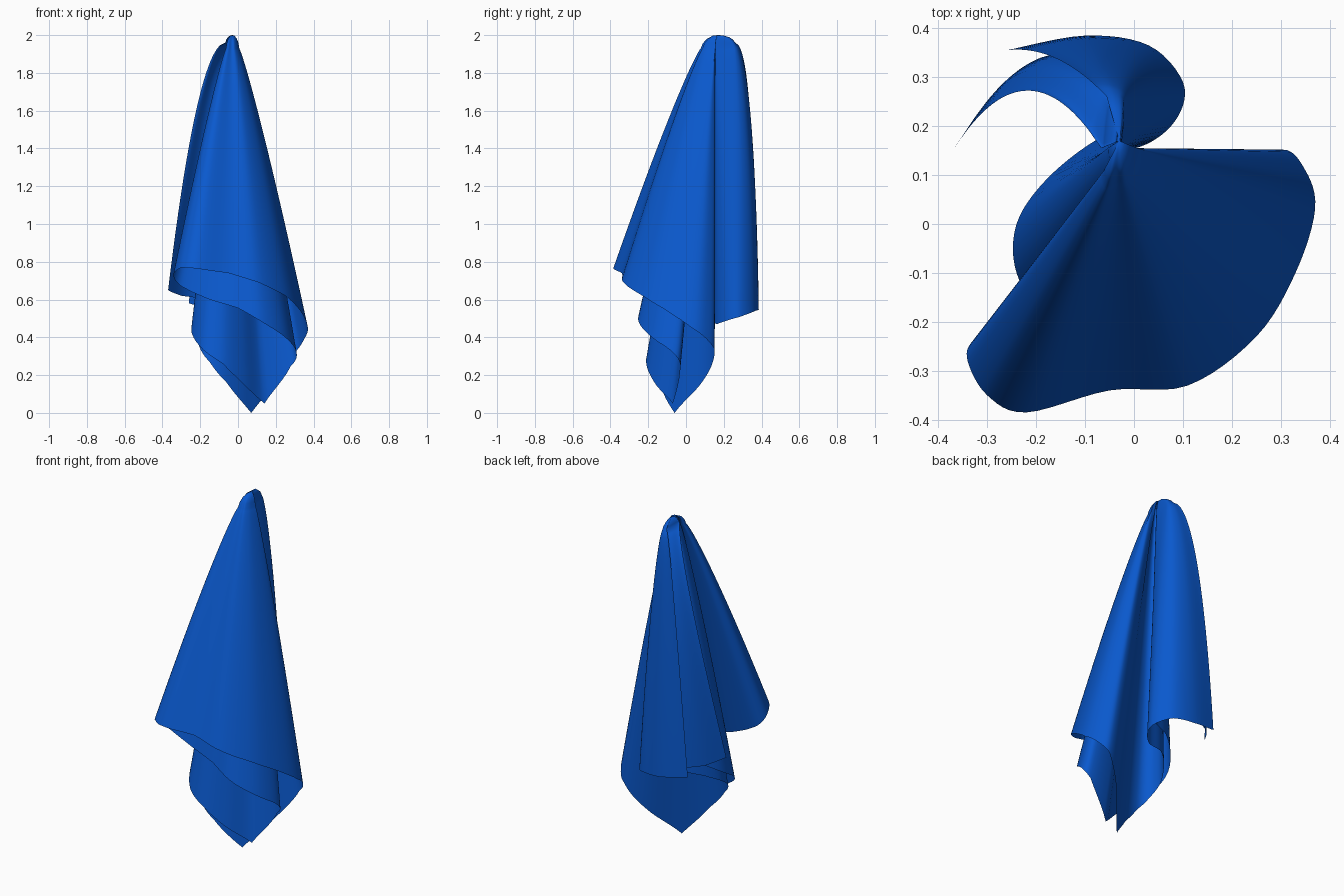
import bpy, bmesh
from mathutils import Vector

if "Cube" in bpy.data.objects:
    bpy.data.objects.remove(bpy.data.objects["Cube"])

# Hem of the hanging cloth (x, y, z): one sheet folded in two nested zigzag layers
FRONT_FOLD = [(-.34, -.28, .74)]
OUTER = [(-.30, -.35, .77), (-.22, -.385, .765), (-.05, -.34, .74), (.11, -.33, .69),
         (.25, -.23, .62), (.33, -.10, .54), (.37, .03, .45), (.35, .11, .39),
         (.30, .152, .32), (.20, .09, .17), (.07, -.06, 0), (-.06, -.14, .16),
         (-.15, -.15, .27), (-.20, -.11, .34), (-.21, -.03, .40), (-.16, .06, .45),
         (-.08, .13, .48), (.03, .165, .47), (.09, .22, .49), (.10, .29, .51),
         (.03, .365, .54), (-.10, .385, .55), (-.26, .355, .58)]
INNER = [(-.33, -.24, .70), (-.28, -.22, .66), (-.15, -.22, .60), (0, -.24, .555),
         (.13, -.25, .48), (.25, -.18, .40), (.31, -.07, .32), (.28, -.03, .25),
         (.14, -.07, .05), (.03, -.16, .15), (-.08, -.21, .26), (-.18, -.19, .33),
         (-.24, -.10, .41), (-.24, 0, .47), (-.18, .09, .53), (-.08, .17, .57),
         (.02, .21, .58), (.05, .27, .59), (0, .32, .60), (-.12, .335, .61),
         (-.22, .31, .61), (-.30, .25, .62), (-.37, .15, .65)]
STEPS, ROWS = 6, 36
APEX = Vector((-.03, .17, 2.0))


def smooth_hem(points):
    """Curved in plan, straight in height so the corners stay pointed."""
    p = [Vector(q) for q in points]
    out = []
    for i in range(len(p) - 1):
        a, b, c, d = p[max(i - 1, 0)], p[i], p[i + 1], p[min(i + 2, len(p) - 1)]
        for k in range(STEPS):
            t = k / STEPS
            v = .5 * (2 * b + (c - a) * t + (2 * a - 5 * b + 4 * c - d) * t ** 2
                      + (3 * b - a - 3 * c + d) * t ** 3)
            v.z = b.z + (c.z - b.z) * t
            out.append(v)
    return out + [p[-1]]


def shoulder_y(y):
    """Depth at the shoulder: front lobe, shared crease, then back lobe."""
    if y < 0:
        return .155 + .2 * y
    return .155 + .1 * min(1, max(0, (y - .165) / .135)) + .1 * max(0, y - .3)


def fall_line(p, power, bow, lift):
    """One column of the cloth from the hanging point to the hem."""
    shoulder = Vector((-.03 + .1 * p.x, shoulder_y(p.y), 1.93 + lift))
    col = []
    for h, drop in ((.3, .04), (.65, .28), (.88, .62)):
        q = APEX.lerp(shoulder, h)
        q.z = 2 - drop * (2 - shoulder.z)
        col.append(q)
    for r in range(ROWS + 1):
        t = (r / ROWS) ** 1.3
        s = t ** power
        q = shoulder.lerp(p, s)
        q.y += bow * 4 * s * (1 - s)
        q.z = shoulder.z + (p.z - shoulder.z) * t
        col.append(q)
    return col


# Cloth sheet, bulging more near its two free edges
hem = smooth_hem(OUTER[::-1] + FRONT_FOLD + INNER)
bm = bmesh.new()
apex = bm.verts.new(APEX)
columns = []
for i, p in enumerate(hem):
    near_end = max(0, 1 - min(i, len(hem) - 1 - i) / (4 * STEPS))
    bow = (.03 if i < len(hem) / 2 else .12) * near_end
    line = fall_line(p, .88 - .36 * near_end, bow, .03 * near_end)
    columns.append([bm.verts.new(v) for v in line])
for a, b in zip(columns, columns[1:]):
    bm.faces.new((apex, a[0], b[0]))
    for r in range(len(a) - 1):
        bm.faces.new((a[r], a[r + 1], b[r + 1], b[r]))
for f in bm.faces:
    f.smooth = True
bmesh.ops.recalc_face_normals(bm, faces=bm.faces[:])

mesh = bpy.data.meshes.new("hanging_cloth")
bm.to_mesh(mesh)
bm.free()
cloth = bpy.data.objects.new("hanging_cloth", mesh)
bpy.context.collection.objects.link(cloth)
blue = bpy.data.materials.new("blue_cloth")
blue.diffuse_color = (.003, .10, .62, 1)
blue.use_nodes = True
blue.node_tree.nodes["Principled BSDF"].inputs["Base Color"].default_value = blue.diffuse_color
mesh.materials.append(blue)
